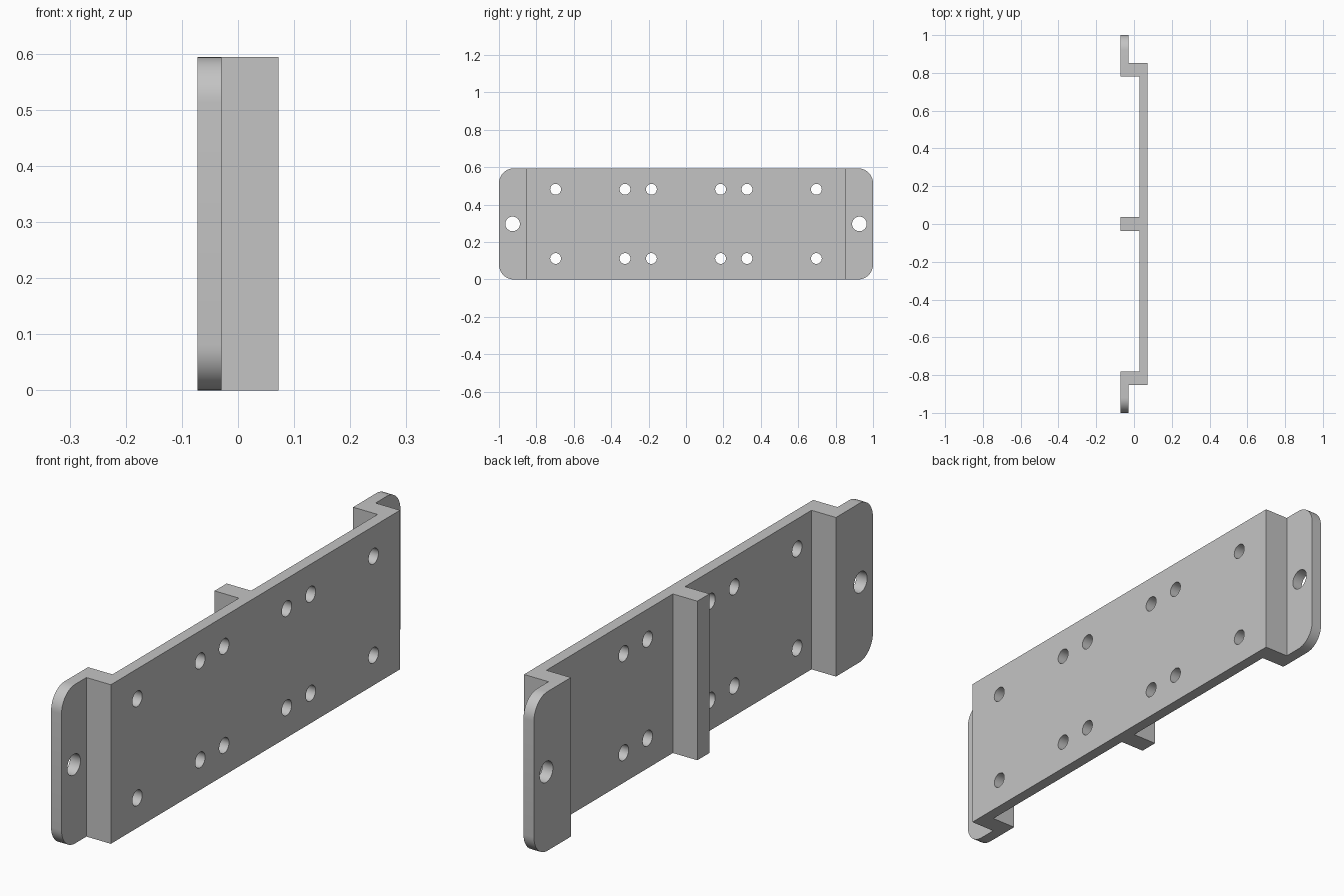
import bpy, bmesh
from mathutils import Matrix

if "Cube" in bpy.data.objects:
    bpy.data.objects.remove(bpy.data.objects["Cube"])

HEIGHT = 0.594
X_BACK, X_FLANGE, X_PLATE, X_FACE = -0.072, -0.029, 0.029, 0.072
Y_END, Y_OUT, Y_IN, Y_RIB = 1.0, 0.853, 0.782, 0.036
CORNER = 0.08

grey = bpy.data.materials.new("light grey")
grey.use_nodes = True
colour = (0.55, 0.55, 0.55, 1)
grey.diffuse_color = colour
grey.node_tree.nodes["Principled BSDF"].inputs["Base Color"].default_value = colour


def make_object(name, bm):
    mesh = bpy.data.meshes.new(name)
    bmesh.ops.recalc_face_normals(bm, faces=bm.faces)
    bm.to_mesh(mesh)
    bm.free()
    mesh.materials.append(grey)
    obj = bpy.data.objects.new(name, mesh)
    bpy.context.collection.objects.link(obj)
    return obj


# Bracket: half profile mirrored in y, extruded upwards
half = [(X_FACE, Y_OUT), (X_FLANGE, Y_OUT), (X_FLANGE, Y_END), (X_BACK, Y_END),
        (X_BACK, Y_IN), (X_PLATE, Y_IN), (X_PLATE, Y_RIB), (X_BACK, Y_RIB)]
profile = half + [(x, -y) for x, y in reversed(half)]
bm = bmesh.new()
base = bm.faces.new([bm.verts.new((x, y, 0)) for x, y in profile])
top = bmesh.ops.extrude_face_region(bm, geom=[base])["geom"]
bmesh.ops.translate(bm, vec=(0, 0, HEIGHT),
                    verts=[v for v in top if isinstance(v, bmesh.types.BMVert)])

# Rounded flange corners
corners = [e for e in bm.edges
           if all(abs(v.co.y) > Y_END - 0.001 for v in e.verts)
           and abs(e.verts[0].co.z - e.verts[1].co.z) < 0.001
           and abs(e.verts[0].co.x - e.verts[1].co.x) > 0.01]
bmesh.ops.bevel(bm, geom=corners, offset=CORNER, segments=10, profile=0.5,
                affect='EDGES')
bracket = make_object("mounting_bracket", bm)

# Screw holes through the plate and larger ones through the flanges
holes = [(s * y, z, 0.029) for s in (-1, 1) for y in (0.185, 0.326, 0.697)
         for z in (0.112, 0.482)]
holes += [(s * 0.927, HEIGHT / 2, 0.039) for s in (-1, 1)]
bm = bmesh.new()
for y, z, radius in holes:
    place = Matrix.Translation((0, y, z)) @ Matrix.Rotation(1.5707963, 4, 'Y')
    bmesh.ops.create_cone(bm, cap_ends=True, segments=32, radius1=radius,
                          radius2=radius, depth=0.4, matrix=place)
cutter = make_object("hole_cutter", bm)
cutter.hide_render = True

cut = bracket.modifiers.new("holes", 'BOOLEAN')
cut.operation = 'DIFFERENCE'
cut.solver = 'EXACT'
cut.object = cutter
bpy.ops.object.select_all(action='DESELECT')
bracket.select_set(True)
bpy.context.view_layer.objects.active = bracket
bpy.ops.object.modifier_apply(modifier=cut.name)
bpy.data.objects.remove(cutter)
bpy.ops.object.shade_smooth_by_angle(angle=0.6)
